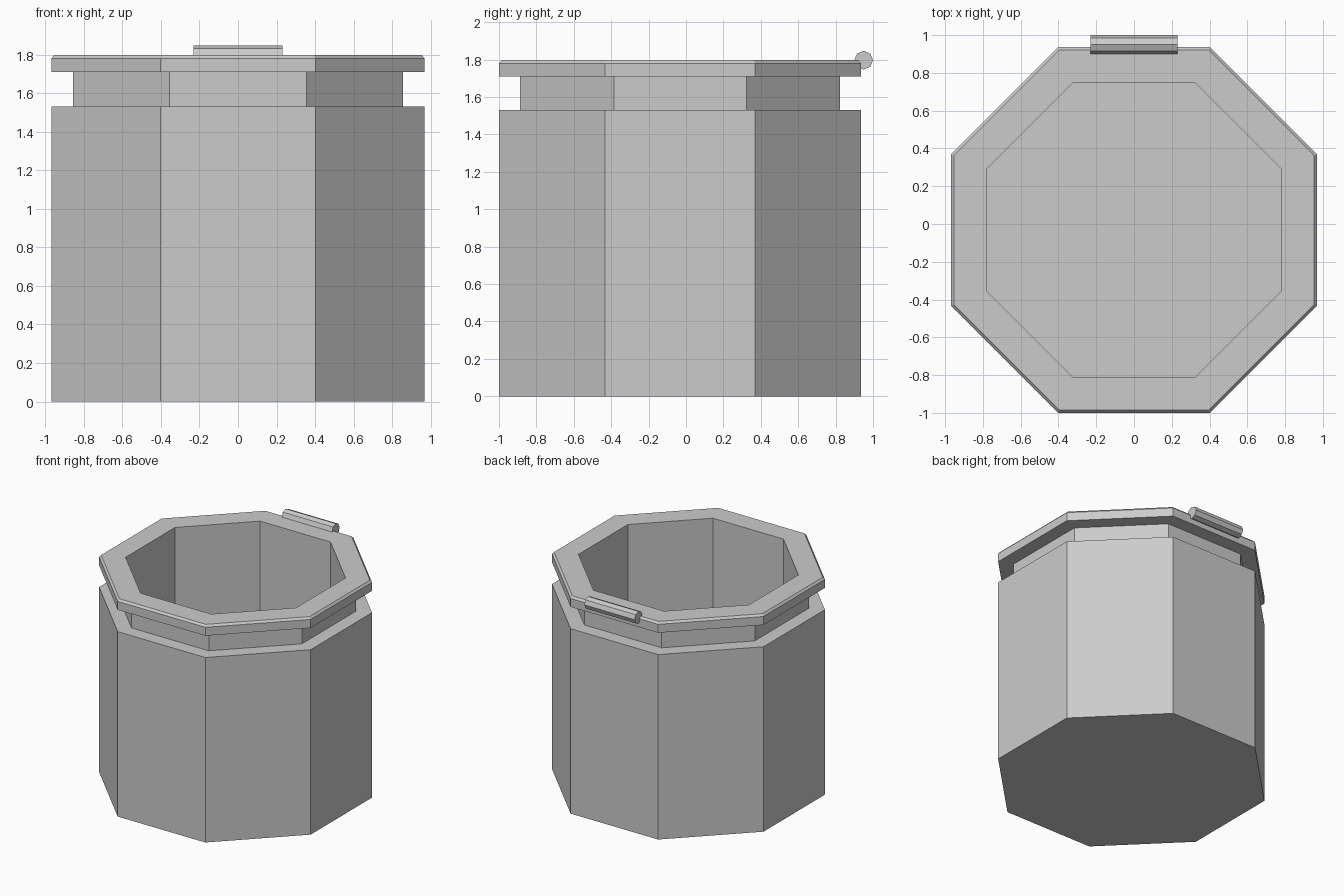
import bpy, bmesh, math

if "Cube" in bpy.data.objects:
    bpy.data.objects.remove(bpy.data.objects["Cube"])

SIDES = 8
CENTRE_Y = -0.032


def add_object(name, bm):
    bmesh.ops.recalc_face_normals(bm, faces=bm.faces)
    mesh = bpy.data.meshes.new(name)
    bm.to_mesh(mesh)
    bm.free()
    obj = bpy.data.objects.new(name, mesh)
    bpy.context.collection.objects.link(obj)
    return obj


def lathe(name, profile):
    """Octagonal rings from (flat-to-centre distance, z), capped at both ends."""
    bm = bmesh.new()
    rings = []
    for apothem, z in profile:
        r = apothem / math.cos(math.pi / SIDES)
        angles = [math.tau * (i + 0.5) / SIDES for i in range(SIDES)]
        rings.append([bm.verts.new((r * math.cos(a), r * math.sin(a), z)) for a in angles])
    for low, high in zip(rings, rings[1:]):
        for i in range(SIDES):
            j = (i + 1) % SIDES
            bm.faces.new((low[i], low[j], high[j], high[i]))
    bm.faces.new(rings[0])
    bm.faces.new(rings[-1])
    return add_object(name, bm)


# Hollow jar: outer wall, recessed neck, chamfered rim, inner wall and floor
jar = lathe("jar_body", [
    (0.968, 0.0), (0.968, 1.53), (0.855, 1.53), (0.855, 1.71),
    (0.968, 1.71), (0.968, 1.78), (0.953, 1.797),
    (0.78, 1.797), (0.78, 0.12),
])
jar.location.y = CENTRE_Y

# Hinge barrel on the back edge of the rim
bm = bmesh.new()
bmesh.ops.create_cone(bm, cap_ends=True, segments=8, radius1=0.05, radius2=0.05, depth=0.46)
hinge = add_object("hinge_barrel", bm)
hinge.rotation_euler.y = math.pi / 2
hinge.location = (0, 0.95, 1.797)
